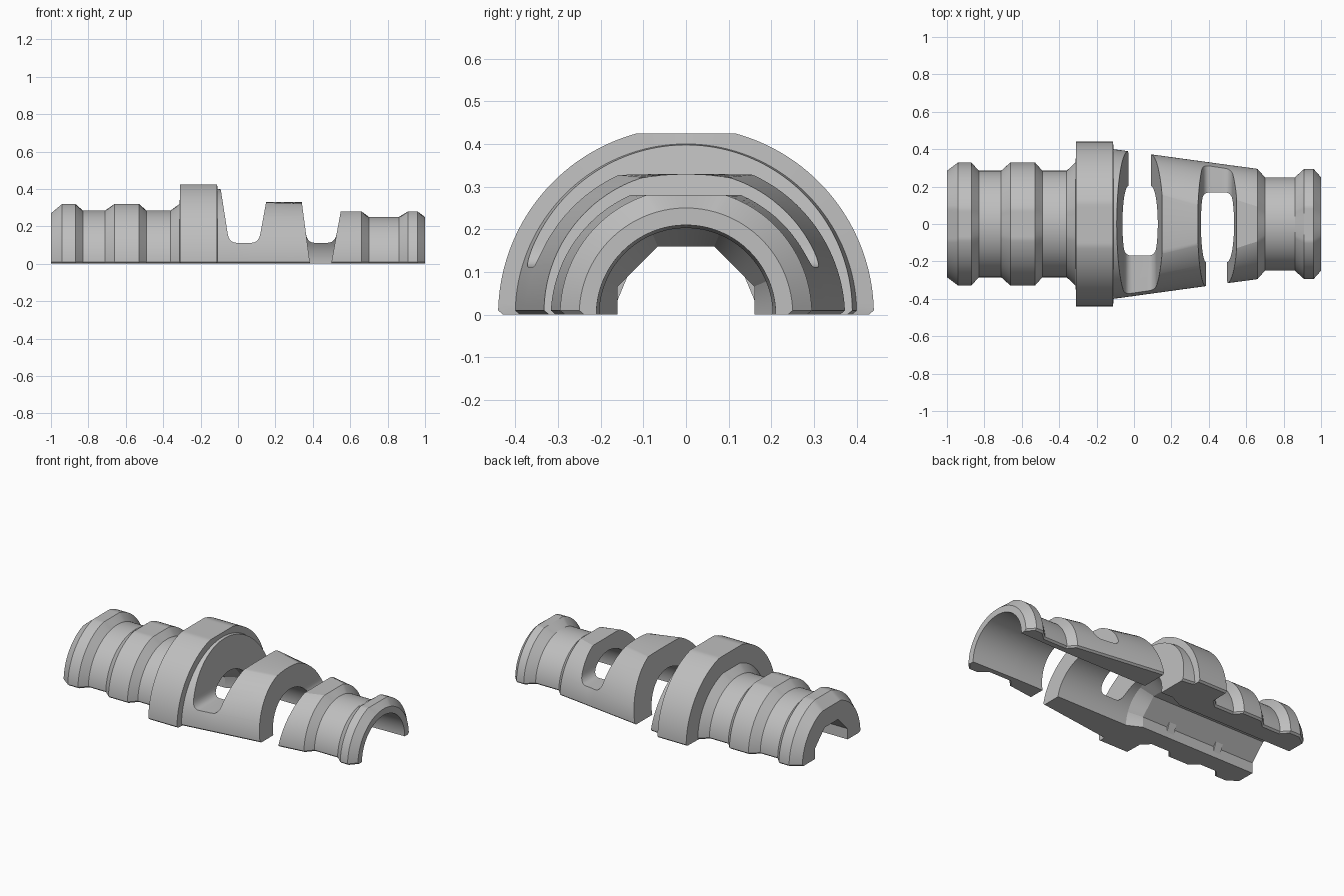
import bpy, bmesh, math
from mathutils import Vector, Matrix

if "Cube" in bpy.data.objects:
    bpy.data.objects.remove(bpy.data.objects["Cube"])

grey = bpy.data.materials.new("plain grey")
grey.diffuse_color = (0.52, 0.52, 0.52, 1)
grey.use_nodes = True
grey.node_tree.nodes["Principled BSDF"].inputs["Base Color"].default_value = grey.diffuse_color


def loft(name, rings):
    """Closed solid through a list of equal-length closed rings of points."""
    bm = bmesh.new()
    rows = [[bm.verts.new(p) for p in ring] for ring in rings]
    n = len(rows[0])
    for a, b in zip(rows, rows[1:]):
        for i in range(n):
            j = (i + 1) % n
            bm.faces.new((a[i], a[j], b[j], b[i]))
    caps = [bm.faces.new(rows[0]), bm.faces.new(rows[-1])]
    bmesh.ops.recalc_face_normals(bm, faces=bm.faces)
    bmesh.ops.triangulate(bm, faces=caps)
    me = bpy.data.meshes.new(name)
    bm.to_mesh(me)
    bm.free()
    ob = bpy.data.objects.new(name, me)
    bpy.context.collection.objects.link(ob)
    me.materials.append(grey)
    return ob


def cut(target, cutter):
    cutter.hide_render = True
    m = target.modifiers.new("cut", 'BOOLEAN')
    m.operation, m.solver, m.object = 'DIFFERENCE', 'EXACT', cutter
    bpy.context.view_layer.objects.active = target
    bpy.ops.object.modifier_apply(modifier=m.name)
    bpy.data.objects.remove(cutter)


# Half-round outer body: (x, radius, height of the flat on top)
stations = [
    (-1.0, .285, .27), (-.94, .33, .32), (-.87, .33, .32), (-.83, .285, .285),
    (-.71, .285, .285), (-.66, .33, .32), (-.53, .33, .32), (-.49, .285, .285),
    (-.36, .285, .285), (-.312, .33, .32), (-.309, .44, .425), (-.2, .44, .425),
    (-.112, .44, .425), (-.109, .40, .40), (-.02, .388, .39), (.08, .374, .33),
    (.41, .329, .33), (.46, .322, .28), (.66, .295, .28), (.70, .25, .25),
    (.86, .25, .25), (.91, .295, .28), (.96, .295, .28), (1.0, .25, .25)]


def bore_radius(x, t):
    """Octagonal bore on the left, round chamber on the right."""
    if x < -.15:
        return .16 / math.cos((t + math.pi / 8) % (math.pi / 4) - math.pi / 8)
    return .203 + .007 * max(0, x - .7) / .3


def shell_section(x, r, flat):
    t0 = math.asin(.01 / r)
    tc = min(math.asin(min(1, flat / r)), 1.3)
    ts = [t0 + (tc - t0) * i / 36 for i in range(36)]
    ts += [tc + (math.pi - 2 * tc) * i / 16 for i in range(16)]
    ts += [math.pi - tc + (tc - t0) * i / 36 for i in range(37)]
    outer = [(x, r * math.cos(t), min(flat, r * math.sin(t))) for t in ts]
    inner = []
    for i in range(65):
        t = math.pi * (1 - i / 64)
        k = bore_radius(x, t)
        inner.append((x, k * math.cos(t), k * math.sin(t) if 0 < i < 64 else 0))
    return [(x, r - .012, 0)] + outer + [(x, .012 - r, 0)] + inner


body = loft("half_shell_body", [shell_section(*s) for s in stations])


# Windows: tapered slots with a rounded sill on one side, open on the other
def slot_section(y, left, right, floor):
    def at(line, z):
        x0, x1 = line                         # x at z = 0 and at z = 0.3
        return Vector((x0 + (x1 - x0) * z / .3, y, z))
    top = .6
    out = [at(left, top)]
    for line, sx in ((left, 1), (right, -1)):
        corner = at(line, floor)
        up, along = at(line, floor + .05), corner + Vector((sx * .04, 0, 0))
        arc = []
        for i in range(9):
            t = i / 8
            arc.append(up * (1 - t) ** 2 + corner * 2 * t * (1 - t) + along * t * t)
        out += arc if sx > 0 else arc[::-1]
    out.append(at(right, top))
    return out


def window(left, right, sill_side):
    # closed half first, then the half that opens through the bottom
    for y0, y1, floor in ((.6, .0, .112), (.01, -.6, -.15)):
        rings = [slot_section(y * sill_side, left, right, floor) for y in (y0, y1)]
        cut(body, loft("window_cutter", rings))


window((-.03, -.077), (.09, .145), -1)
window((.385, .345), (.498, .553), 1)

# Small locating pads in the octagonal corners of the bore
for x in (-.74, -.4):
    for side in (1, -1):
        bm = bmesh.new()
        bmesh.ops.create_cube(bm, size=1)
        bmesh.ops.scale(bm, verts=bm.verts, vec=(.05, .03, .08))
        bmesh.ops.translate(bm, verts=bm.verts, vec=(0, .176, 0))
        bmesh.ops.rotate(bm, verts=bm.verts,
                         matrix=Matrix.Rotation(math.radians(22.5), 3, 'X'))
        bmesh.ops.translate(bm, verts=bm.verts, vec=(x, 0, 0))
        if side < 0:
            bmesh.ops.scale(bm, verts=bm.verts, vec=(1, -1, 1))
            bmesh.ops.reverse_faces(bm, faces=bm.faces)
        me = bpy.data.meshes.new("bore_pad")
        bm.to_mesh(me)
        bm.free()
        me.materials.append(grey)
        bpy.context.collection.objects.link(bpy.data.objects.new("bore_pad", me))

# Smooth shading with crisp edges
bpy.ops.object.select_all(action='DESELECT')
body.select_set(True)
bpy.context.view_layer.objects.active = body
bpy.ops.object.shade_smooth_by_angle(angle=math.radians(20))
